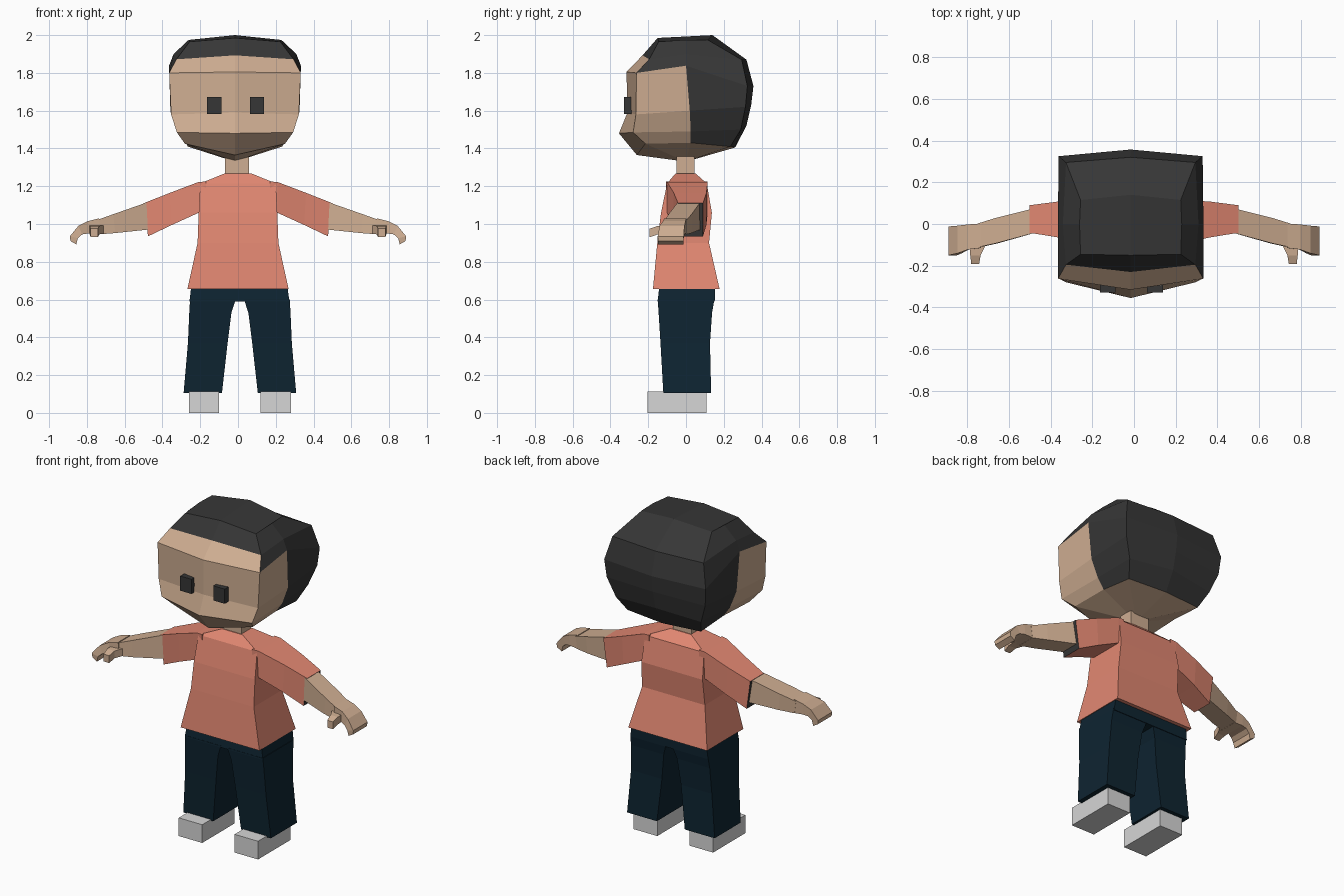
import bpy, bmesh

if "Cube" in bpy.data.objects:
    bpy.data.objects.remove(bpy.data.objects["Cube"])


def material(name, r, g, b):
    lin = [((c / 255 + 0.055) / 1.055) ** 2.4 if c > 10 else c / 3295 for c in (r, g, b)]
    m = bpy.data.materials.new(name)
    m.diffuse_color = (*lin, 1)
    m.use_nodes = True
    m.node_tree.nodes["Principled BSDF"].inputs["Base Color"].default_value = m.diffuse_color
    return m


SKIN = material("skin", 207, 174, 146)
DARK = material("dark_hair", 54, 54, 54)
SHIRT = material("coral_shirt", 226, 136, 114)
PANTS = material("navy_pants", 14, 36, 49)
SHOE = material("light_grey_shoe", 214, 214, 214)


def finish(name, bm, *mats):
    bmesh.ops.recalc_face_normals(bm, faces=bm.faces)
    mesh = bpy.data.meshes.new(name)
    bm.to_mesh(mesh)
    bm.free()
    for m in mats:
        mesh.materials.append(m)
    ob = bpy.data.objects.new(name, mesh)
    bpy.context.collection.objects.link(ob)
    return ob


def loft(name, rings, *mats, end_mat=0):
    """Join rings of points with quads and cap both ends."""
    bm = bmesh.new()
    vs = [[bm.verts.new(p) for p in r] for r in rings]
    n = len(vs[0])
    for a, b in zip(vs, vs[1:]):
        for i in range(n):
            j = (i + 1) % n
            bm.faces.new((a[i], a[j], b[j], b[i]))
    bm.faces.new(vs[0])
    bm.faces.new(vs[-1]).material_index = end_mat
    return finish(name, bm, *mats)


def rect(z, x0, x1, y0, y1):
    return [(x0, y0, z), (x1, y0, z), (x1, y1, z), (x0, y1, z)]


def limb(s, xt, zt, xb, zb, y0, y1):
    """Sideways cross-section with its own top and bottom edge."""
    return [(s * xt, y0, zt), (s * xt, y1, zt), (s * xb, y1, zb), (s * xb, y0, zb)]


def box(name, x, y0, y1, z0, z1, half, mat):
    return loft(name, [rect(z, x - half, x + half, y0, y1) for z in (z0, z1)], mat)


# Head: half rings run front centre, front corner, side, back corner, back centre
HX = -0.016
half_rings = [
    [(0, -.15, 1.985), (.24, -.145, 1.965), (.245, 0, 1.975), (.24, .115, 1.975), (0, .14, 2.0)],
    [(0, -.23, 1.893), (.31, -.195, 1.872), (.325, 0, 1.90), (.31, .295, 1.87), (0, .32, 1.87)],
    [(0, -.315, 1.805), (.348, -.262, 1.80), (.349, 0, 1.838), (.345, .325, 1.73), (0, .357, 1.73)],
    [(0, -.31, 1.59), (.338, -.265, 1.58), (.342, .02, 1.60), (.335, .315, 1.62), (0, .345, 1.63)],
    [(0, -.355, 1.48), (.308, -.28, 1.485), (.30, .025, 1.49), (.29, .29, 1.50), (0, .32, 1.52)],
    [(0, -.26, 1.365), (.265, -.215, 1.425), (.258, .025, 1.43), (.25, .235, 1.41), (0, .26, 1.405)],
]
bm = bmesh.new()
rows = []
for half in half_rings:
    full = half + [(-x, y, z) for x, y, z in half[3:0:-1]]
    rows.append([bm.verts.new((x + HX, y, z)) for x, y, z in full])
for r in range(5):
    for i in range(8):
        j = (i + 1) % 8
        f = bm.faces.new((rows[r][i], rows[r][j], rows[r + 1][j], rows[r + 1][i]))
        front, temple, back = i in (0, 7), i in (1, 6), 2 <= i <= 5
        f.material_index = int(back or (front and r == 0) or (temple and r < 2))
top = rows[0]
for f in (top[0:5], [top[4], top[5], top[6], top[7], top[0]]):
    bm.faces.new(f).material_index = 1
under = bm.verts.new((HX, 0, 1.33))
for i in range(8):
    bm.faces.new((rows[5][i], rows[5][(i + 1) % 8], under))
finish("head", bm, SKIN, DARK)

# Neck
loft("neck", [rect(1.23, -.068, .058, -.05, .045), rect(1.36, -.068, .058, -.05, .045)], SKIN)

# Shirt body
loft("shirt_body", [
    rect(.655, -.268, .268, -.175, .178),
    rect(.90, -.214, .214, -.152, .122),
    rect(1.06, -.208, .208, -.132, .137),
    rect(1.215, -.20, .20, -.10, .11),
    rect(1.268, -.07, .07, -.055, .05),
], SHIRT)

# Hips
loft("hips", [rect(.59, -.257, .272, -.15, .152), rect(.665, -.248, .262, -.142, .155)], PANTS)

for s, side in ((-1, "left"), (1, "right")):
    # Eye
    box("eye_" + side, -.0125 + s * .113, -.328, -.27, 1.582, 1.672, .038, DARK)

    # Sleeve, dark at the open end
    loft("sleeve_" + side, [
        limb(s, .17, 1.225, .17, 1.07, -.105, .115),
        limb(s, .21, 1.222, .207, 1.06, -.10, .115),
        limb(s, .36, 1.165, .35, .995, -.065, .108),
        limb(s, .50, 1.11, .476, .935, -.042, .09),
    ], SHIRT, DARK, end_mat=1)

    # Forearm and curled hand
    loft("forearm_" + side, [
        limb(s, .46, 1.122, .46, .972, -.038, .08),
        limb(s, .66, 1.052, .65, .952, -.092, .03),
        limb(s, .75, 1.02, .74, .945, -.112, .002),
    ], SKIN)
    loft("hand_" + side, [
        limb(s, .735, 1.03, .73, .945, -.115, .002),
        limb(s, .795, 1.015, .79, .95, -.122, -.002),
        limb(s, .845, .99, .825, .945, -.14, -.008),
        limb(s, .89, .935, .848, .925, -.15, -.012),
        limb(s, .887, .91, .856, .892, -.148, -.014),
    ], SKIN)

    # Thumb
    loft("thumb_" + side, [
        [(s * x, y, z + dz) for x, dz in ((x0, 0), (x1, 0), (x1, .045), (x0, .045))]
        for y, x0, x1, z in ((-.08, .70, .785, .95), (-.15, .735, .785, .945), (-.192, .742, .78, .93))
    ], SKIN)

    # Trouser leg
    def leg(z, xi, xo, y0, y1):
        a, b = sorted((s * xi + .01, s * xo + .01))
        return rect(z, a, b, y0, y1)
    loft("trouser_leg_" + side, [
        leg(.105, .095, .298, -.12, .133),
        leg(.37, .065, .275, -.135, .127),
        leg(.53, .045, .268, -.145, .138),
        leg(.60, .022, .264, -.15, .15),
    ], PANTS)

    # Shoe
    box("shoe_" + side, .01 + s * .19, -.205, .108, 0, .112, .08, SHOE)
